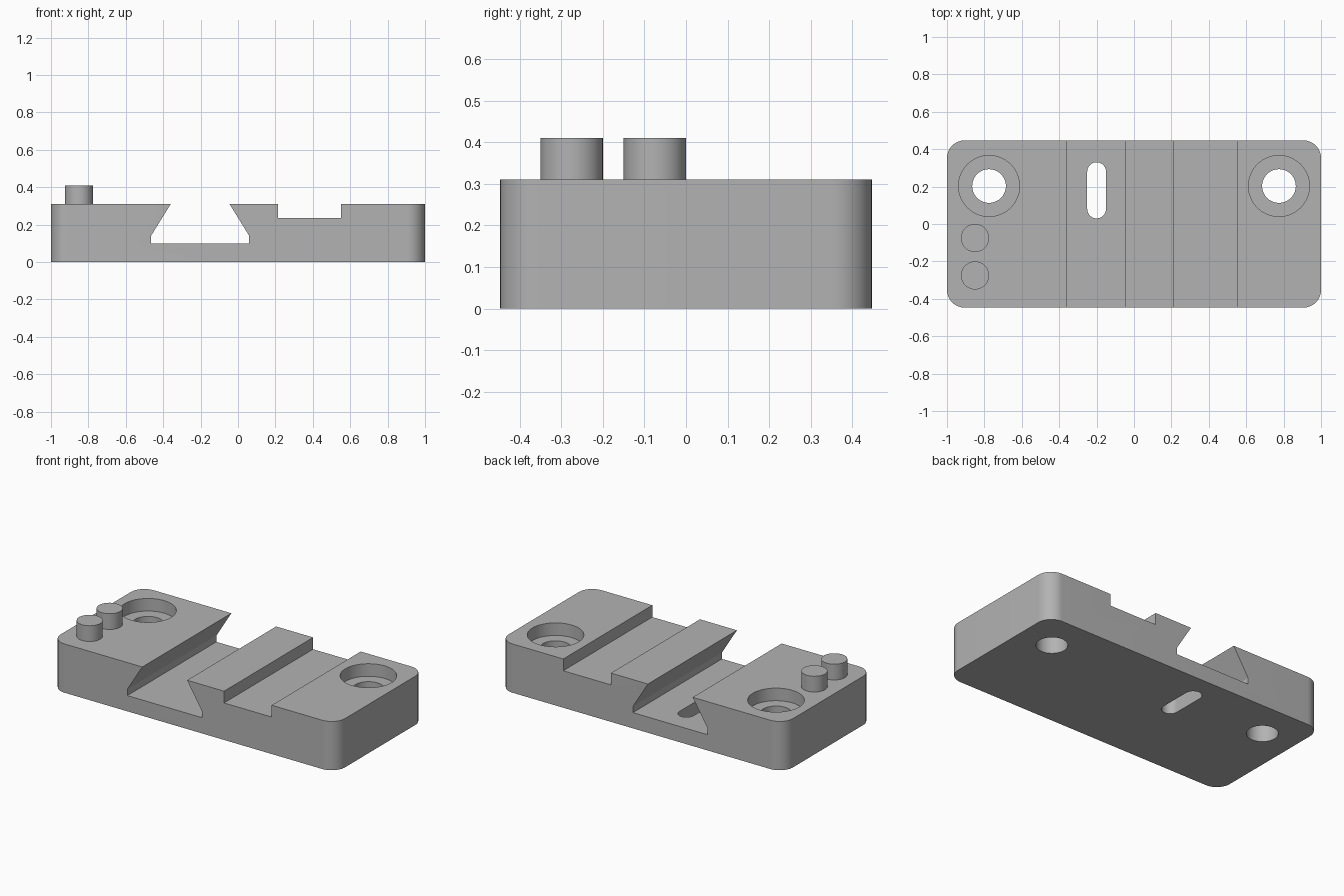
import bpy, bmesh
from math import radians, sin, cos, pi

if "Cube" in bpy.data.objects:
    bpy.data.objects.remove(bpy.data.objects["Cube"], do_unlink=True)

TOP, HALF_Y, CORNER = 0.31, 0.447, 0.095

grey = bpy.data.materials.new("machined grey")
grey.use_nodes = True
grey.diffuse_color = (0.45, 0.45, 0.45, 1)
grey.node_tree.nodes["Principled BSDF"].inputs["Base Color"].default_value = grey.diffuse_color


def prism(name, points, depth):
    """Extrude a closed loop of 3D points along a vector."""
    bm = bmesh.new()
    face = bm.faces.new([bm.verts.new(p) for p in points])
    new = bmesh.ops.extrude_face_region(bm, geom=[face])["geom"]
    bmesh.ops.translate(bm, vec=depth, verts=[v for v in new if isinstance(v, bmesh.types.BMVert)])
    bmesh.ops.recalc_face_normals(bm, faces=bm.faces)
    mesh = bpy.data.meshes.new(name)
    bm.to_mesh(mesh)
    bm.free()
    mesh.materials.append(grey)
    obj = bpy.data.objects.new(name, mesh)
    bpy.context.collection.objects.link(obj)
    return obj


def rounded(name, cx, cy, hx, hy, r, z0, z1, steps=16):
    """Vertical prism with rounded corners; a circle or slot when r fills the sides."""
    points = []
    for i, (sx, sy) in enumerate([(1, 1), (-1, 1), (-1, -1), (1, -1)]):
        for k in range(steps + 1):
            a = (i + k / steps) * pi / 2
            p = (round(cx + sx * (hx - r) + r * cos(a), 6),
                 round(cy + sy * (hy - r) + r * sin(a), 6), z0)
            if p not in points:
                points.append(p)
    return prism(name, points, (0, 0, z1 - z0))


def groove(name, profile):
    return prism(name, [(x, -1, z) for x, z in profile], (0, 2, 0))


def smooth(obj):
    bpy.ops.object.select_all(action="DESELECT")
    obj.select_set(True)
    bpy.context.view_layer.objects.active = obj
    bpy.ops.object.shade_smooth_by_angle(angle=radians(30))


# Mounting plate
plate = rounded("mounting_plate", 0, 0, 1, HALF_Y, CORNER, 0, TOP)

# Dovetail channel, with its flare continued above the top face, and shallow channel
cutters = [
    groove("dovetail_cutter", [(-0.465, 0.1), (0.06, 0.1), (0.06, 0.14), (-0.045, TOP),
                               (-0.045, 0.5), (-0.36, 0.5), (-0.36, TOP), (-0.465, 0.14)]),
    groove("shallow_channel_cutter", [(0.215, 0.235), (0.55, 0.235), (0.55, 0.5), (0.215, 0.5)]),
    rounded("slot_cutter", -0.2, 0.18, 0.05, 0.15, 0.05, -0.1, 0.2),
]

# Counterbored screw holes
for side, x in (("right", -0.775), ("left", 0.775)):
    cutters.append(rounded(side + "_hole_cutter", x, 0.203, 0.09, 0.09, 0.09, -0.1, 0.5))
    cutters.append(rounded(side + "_counterbore_cutter", x, 0.203, 0.163, 0.163, 0.163, 0.23, 0.5))

for cutter in cutters:
    mod = plate.modifiers.new(cutter.name, "BOOLEAN")
    mod.operation, mod.solver, mod.object = "DIFFERENCE", "EXACT", cutter
    bpy.context.view_layer.objects.active = plate
    bpy.ops.object.modifier_apply(modifier=mod.name)
    bpy.data.objects.remove(cutter, do_unlink=True)
smooth(plate)

# Locating pins
for name, y in (("front_pin", -0.275), ("rear_pin", -0.075)):
    smooth(rounded(name, -0.85, y, 0.075, 0.075, 0.075, TOP - 0.01, 0.41))
